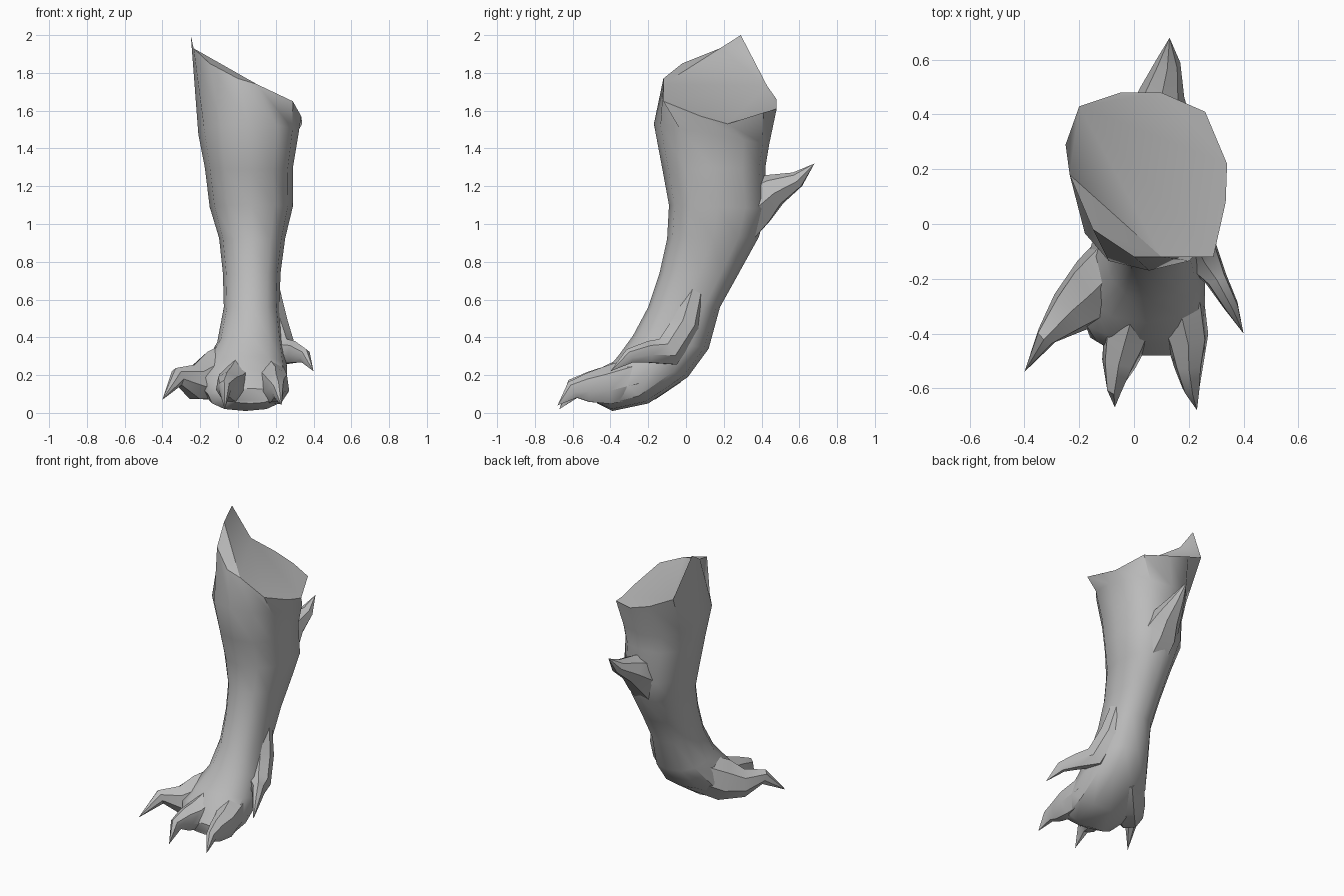
import bpy, bmesh, math
from mathutils import Vector

cube = bpy.data.objects.get("Cube")
if cube:
    bpy.data.objects.remove(cube, do_unlink=True)

grey = bpy.data.materials.new("stone grey")
grey.use_nodes = True
grey.diffuse_color = (0.5, 0.5, 0.5, 1)
grey.node_tree.nodes["Principled BSDF"].inputs["Base Color"].default_value = (0.5, 0.5, 0.5, 1)


def finish(bm, name, angle):
    bmesh.ops.recalc_face_normals(bm, faces=bm.faces)
    mesh = bpy.data.meshes.new(name)
    bm.to_mesh(mesh)
    bm.free()
    mesh.materials.append(grey)
    obj = bpy.data.objects.new(name, mesh)
    bpy.context.collection.objects.link(obj)
    bpy.ops.object.select_all(action='DESELECT')
    obj.select_set(True)
    bpy.context.view_layer.objects.active = obj
    bpy.ops.object.shade_smooth_by_angle(angle=math.radians(angle))


def bridge(bm, rings):
    for a, b in zip(rings, rings[1:]):
        n = len(a)
        for i in range(n):
            j = (i + 1) % n
            bm.faces.new((a[i], a[j], b[j], b[i]))


def soft(v):
    return math.copysign(abs(v) ** 0.85, v)


def leg_ring(x0, x1, yf, zf, yb, zb, n=12):
    """Tilted rounded section: side limits, then front and back points."""
    pts = []
    for i in range(n):
        a = math.tau * i / n
        t = (1 + soft(math.sin(a))) / 2
        x = (x0 + x1) / 2 + (x1 - x0) / 2 * soft(math.cos(a))
        pts.append((x, yf + (yb - yf) * t, zf + (zb - zf) * t))
    return pts


def digit(name, path, tip, sides=7):
    """Tapering tube of (x, y, z, half width, half height) ending in a claw point."""
    bm = bmesh.new()
    centres = [Vector(p[:3]) for p in path] + [Vector(tip)]
    rings = []
    for k, p in enumerate(path):
        along = (centres[k + 1] - centres[max(k - 1, 0)]).normalized()
        side = along.cross(Vector((0, 0, 1))).normalized()
        up = side.cross(along)
        ring = []
        for i in range(sides):
            a = math.tau * i / sides + math.pi / 2
            ring.append(bm.verts.new(centres[k] + side * p[3] * math.cos(a) + up * p[4] * math.sin(a)))
        rings.append(ring)
    bridge(bm, rings)
    point = bm.verts.new(tip)
    for i in range(sides):
        bm.faces.new((rings[-1][i], rings[-1][(i + 1) % sides], point))
    bm.faces.new(rings[0])
    finish(bm, name, 42)


# Leg and palm: slanted cut rim, shaft, then sections turning forward into the foot
rim = [(.335, .08, 1.57), (.34, .22, 1.53), (.26, .41, 1.59), (.1, .48, 1.61),
       (-.05, .48, 1.66), (-.2, .43, 1.73), (-.25, .29, 2.0), (-.235, .18, 1.93),
       (-.15, -.02, 1.85), (0, -.12, 1.77), (.1, -.12, 1.74), (.29, -.12, 1.65)]
sections = [
    (-.21, .32, -.17, 1.53, .44, 1.42),
    (-.175, .29, -.125, 1.29, .42, 1.30),
    (-.15, .29, -.09, 1.10, .43, 1.08),
    (-.10, .25, -.10, .92, .385, .93),
    (-.08, .225, -.14, .74, .28, .74),
    (-.075, .22, -.20, .56, .18, .56),
    (-.11, .24, -.28, .41, .12, .34),
    (-.18, .26, -.36, .30, .01, .19),
    (-.20, .26, -.42, .23, -.20, .05),
    (-.16, .24, -.44, .19, -.39, .01),
    (-.06, .19, -.48, .13, -.47, .05),
]
bm = bmesh.new()
rings = [[bm.verts.new(p) for p in ring] for ring in [rim] + [leg_ring(*s) for s in sections]]
bridge(bm, rings)
bm.faces.new(rings[-1])

# Cut top, folded up towards the peak
top = rings[0]
folds = [(10, 11, 0, 1, 2, 3, 4, 5), (10, 5, 7), (5, 6, 7), (10, 7, 8), (10, 8, 9)]
for fold in folds:
    bm.faces.new([top[i] for i in fold])
finish(bm, "leg", 38)

# Clawed toes
digit("outer_toe", [(0, -.1, .27, .13, .13), (-.13, -.23, .19, .125, .14),
                    (-.23, -.32, .16, .09, .095), (-.32, -.41, .19, .04, .05)], (-.4, -.54, .07))
digit("middle_toe", [(.01, -.28, .2, .1, .11), (-.03, -.42, .14, .085, .105),
                     (-.055, -.51, .14, .065, .08), (-.07, -.59, .13, .033, .055)], (-.07, -.67, .02))
digit("inner_toe", [(.16, -.28, .18, .1, .11), (.195, -.42, .14, .08, .105),
                    (.2, -.52, .13, .055, .08), (.21, -.6, .12, .033, .05)], (.23, -.68, .04))

# Raised side toe with its tendon, and the spur rising out of the back
digit("side_toe", [(.16, .06, .7, .05, .05), (.19, 0, .47, .075, .08), (.235, -.1, .32, .075, .085),
                   (.3, -.2, .32, .042, .06), (.355, -.3, .3, .028, .04)], (.4, -.4, .22))
digit("back_spur", [(.09, .2, .96, .14, .16), (.085, .36, 1.11, .125, .14), (.1, .47, 1.18, .085, .09),
                    (.125, .59, 1.235, .045, .045)], (.13, .68, 1.32))
